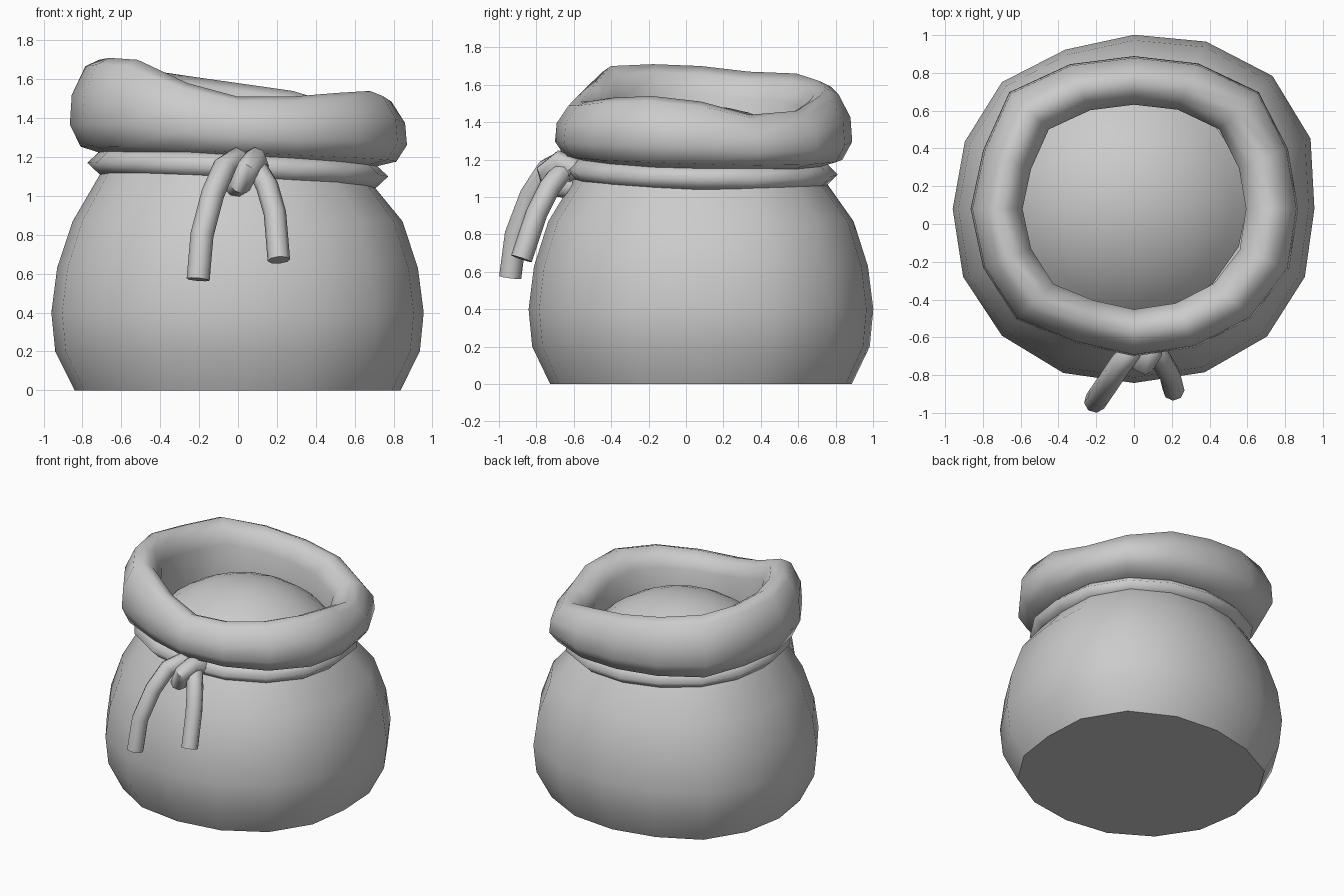
import bpy, bmesh, math

if "Cube" in bpy.data.objects:
    bpy.data.objects.remove(bpy.data.objects["Cube"])

N = 16            # sides around the sack
CY = 0.08         # the sack's axis sits slightly behind y = 0

# Uneven outline around the sack (counter-clockwise from +x)
BODY = [0.995, 1.054, 1.08, 1.04, 1.0, 0.99, 1.03, 1.01,
        1.0, 1.02, 1.03, 1.02, 1.0, 1.016, 1.037, 1.02]
CORD = [1 + 0.6 * (f - 1) for f in BODY]
CUFF = [1.005, 1.02, 1.08, 1.03, 1.0, 1.025, 1.08, 1.0,
        1.0, 1.0, 1.02, 0.95, 0.965, 0.98, 1.014, 1.027]
# Uneven height of the rolled rim
RIM = [1.51, 1.44, 1.46, 1.54, 1.58, 1.62, 1.66, 1.67,
       1.70, 1.71, 1.70, 1.58, 1.51, 1.51, 1.53, 1.54]


def finish(ob, angle):
    bpy.ops.object.select_all(action='DESELECT')
    bpy.context.view_layer.objects.active = ob
    ob.select_set(True)
    bpy.ops.object.shade_smooth_by_angle(angle=math.radians(angle))


def lathe(name, rows, outline, sy=1.0, closed=False, cap=False, angle=60, shift=(0, 0)):
    """Each row is a function (theta, index) -> (radius, z)."""
    bm = bmesh.new()
    grid = []
    for row in rows:
        ring = []
        for j in range(N):
            t = 2 * math.pi * j / N
            r, z = row(t, j)
            r *= outline[j]
            ring.append(bm.verts.new((shift[0] + r * math.cos(t),
                                      shift[1] + CY + sy * r * math.sin(t), z)))
        grid.append(ring)
    pairs = list(zip(grid, grid[1:]))
    if closed:
        pairs.append((grid[-1], grid[0]))
    for a, b in pairs:
        for j in range(N):
            k = (j + 1) % N
            bm.faces.new((a[j], a[k], b[k], b[j]))
    if cap:
        bm.faces.new(grid[0][::-1])
    bmesh.ops.remove_doubles(bm, verts=bm.verts, dist=0.0001)
    me = bpy.data.meshes.new(name)
    bm.to_mesh(me)
    bm.free()
    ob = bpy.data.objects.new(name, me)
    bpy.context.collection.objects.link(ob)
    finish(ob, angle)


def tube(name, points, radius):
    cu = bpy.data.curves.new(name, 'CURVE')
    cu.dimensions = '3D'
    cu.bevel_depth = radius
    cu.bevel_resolution = 2
    cu.use_fill_caps = True
    sp = cu.splines.new('POLY')
    sp.points.add(len(points) - 1)
    for p, co in zip(sp.points, points):
        p.co = (*co, 1)
    ob = bpy.data.objects.new(name, cu)
    bpy.context.collection.objects.link(ob)
    bpy.ops.object.select_all(action='DESELECT')
    bpy.context.view_layer.objects.active = ob
    ob.select_set(True)
    bpy.ops.object.convert(target='MESH')
    finish(bpy.context.object, 50)


# Row helpers: fixed height, following the tilted tie, or a share of the rim height
def tie_z(t):
    return 1.135 - 0.035 * math.cos(t) - 0.015 * math.sin(t)


def fixed(r, z):
    return lambda t, j: (r, z)


def tied(r, dz):
    return lambda t, j: (r, tie_z(t) + dz)


def rim(r, f):
    def row(t, j):
        low = tie_z(t) + 0.055
        return r, low + f * (RIM[j] - low)
    return row


# Sack body with flat base, narrowing to the tied neck
lathe("sack_body",
      [fixed(0.84, 0), fixed(0.94, 0.2), fixed(0.96, 0.4), fixed(0.93, 0.63),
       fixed(0.85, 0.87), tied(0.71, -0.06), tied(0.67, 0.0), tied(0.68, 0.08)],
      BODY, sy=0.96, cap=True)

# Rolled cuff, over the rim and down the inside
lathe("rolled_cuff",
      [tied(0.66, 0.03), rim(0.72, 0.0), rim(0.81, 0.06), rim(0.865, 0.3), rim(0.855, 0.62),
       rim(0.785, 0.93), rim(0.715, 1.0), rim(0.645, 0.91), rim(0.59, 0.68), fixed(0.61, 1.1)],
      CUFF, sy=0.935)

# Cord around the neck
lathe("neck_cord",
      [tied(0.62, -0.05), tied(0.70, -0.07), tied(0.775, 0.0), tied(0.70, 0.07), tied(0.62, 0.05)],
      CORD, sy=0.945, closed=True, angle=180)

# Domed contents
R = 0.85
lathe("contents",
      [fixed(R * math.sin(a), 0.635 + R * math.cos(a))
       for a in (0.84, 0.7, 0.56, 0.42, 0.28, 0.14, 0.0)],
      [1] * N, sy=0.95, shift=(-0.03, 0.03))

# Knot and hanging cord ends
tube("cord_end_left",
     [(0.03, -0.62, 1.16), (-0.01, -0.67, 1.19), (-0.07, -0.74, 1.15), (-0.13, -0.83, 1.01),
      (-0.185, -0.91, 0.80), (-0.205, -0.94, 0.57)], 0.06)
tube("cord_end_right",
     [(0.04, -0.62, 1.14), (0.10, -0.66, 1.14), (0.15, -0.73, 1.05), (0.19, -0.80, 0.91),
      (0.21, -0.88, 0.67)], 0.058)
tube("cord_knot",
     [(0.10, -0.60, 1.15), (0.09, -0.68, 1.19), (0.05, -0.74, 1.14),
      (0.01, -0.72, 1.06), (-0.01, -0.62, 1.05)], 0.06)
